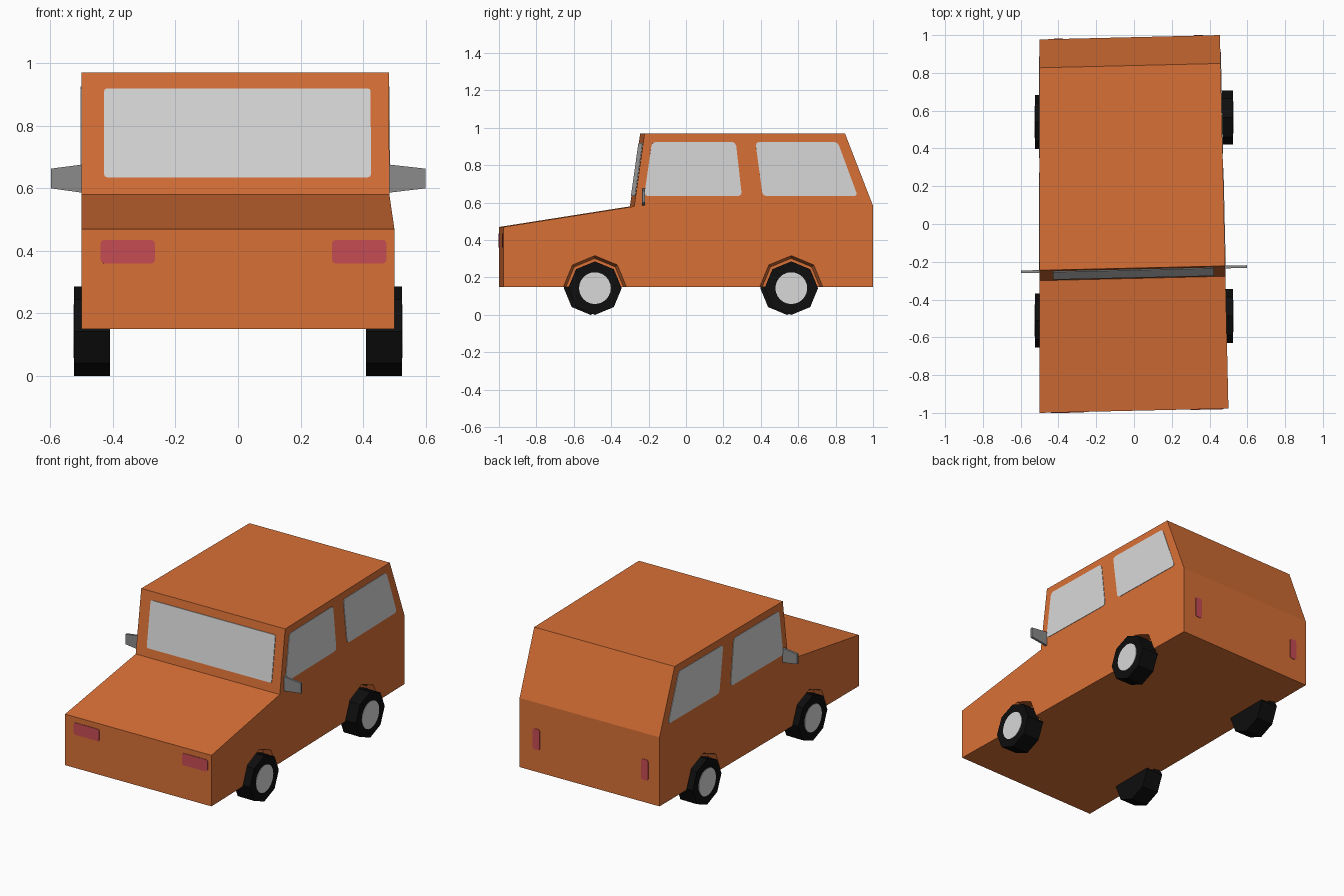
import bpy, bmesh, math
from mathutils import Matrix, Vector

if "Cube" in bpy.data.objects:
    bpy.data.objects.remove(bpy.data.objects["Cube"])


def material(name, rgb):
    lin = [(c / 255 / 12.92) if c < 11 else ((c / 255 + 0.055) / 1.055) ** 2.4 for c in rgb]
    m = bpy.data.materials.new(name)
    m.diffuse_color = (*lin, 1)
    m.use_nodes = True
    m.node_tree.nodes["Principled BSDF"].inputs["Base Color"].default_value = m.diffuse_color
    return m


ORANGE = material("orange paint", (216, 112, 54))
GLASS = material("light grey", (216, 216, 216))
RED = material("light red", (199, 76, 84))
GREY = material("mirror grey", (140, 140, 140))
BLACK = material("tyre black", (14, 14, 14))


def skew(v):
    # the whole shell leans slightly: right side tapers to the back and sits further back
    x, y, z = v
    t = x + 0.5
    return Vector((x - 0.0228 * t * (y + 1), y + 0.023 * t, z))


def finish(bm, name, mat, skewed=True):
    if skewed:
        for v in bm.verts:
            v.co = skew(v.co)
    bmesh.ops.recalc_face_normals(bm, faces=bm.faces)
    me = bpy.data.meshes.new(name)
    bm.to_mesh(me)
    bm.free()
    me.materials.append(mat)
    ob = bpy.data.objects.new(name, me)
    bpy.context.collection.objects.link(ob)
    return ob


def solid(name, points, depth, mat, corner=0.0):
    # polygon, optionally with clipped corners, extruded along a vector
    bm = bmesh.new()
    bm.faces.new([bm.verts.new(p) for p in points])
    if corner:
        bmesh.ops.bevel(bm, geom=bm.verts[:], offset=corner, segments=2,
                        profile=0.5, affect='VERTICES')
    ext = bmesh.ops.extrude_face_region(bm, geom=bm.faces[:])
    moved = [g for g in ext["geom"] if isinstance(g, bmesh.types.BMVert)]
    bmesh.ops.translate(bm, verts=moved, vec=depth)
    return finish(bm, name, mat)


# body shell from its side profile
profile = [(-1, 0.15), (-1, 0.47), (-0.3, 0.58), (-0.245, 0.97),
           (0.827, 0.97), (0.977, 0.583), (0.977, 0.15)]
body = solid("body", [(-0.5, y, z) for y, z in profile], (1, 0, 0), ORANGE)

# shallow wheel arches cut into both sides
AXLES = (-0.51, 0.54)
bm = bmesh.new()
for side in (-1, 1):
    for y in AXLES:
        mat = (Matrix.Translation((side * 0.50, y, 0.147))
               @ Matrix.Rotation(side * math.pi / 2, 4, 'Y'))
        bmesh.ops.create_cone(bm, cap_ends=True, segments=8, radius1=0.155,
                              radius2=0.185, depth=0.1, matrix=mat)
cutter = finish(bm, "arch_cutter", ORANGE)
cutter.hide_render = True
mod = body.modifiers.new("arches", 'BOOLEAN')
mod.operation = 'DIFFERENCE'
mod.solver = 'EXACT'
mod.object = cutter
bpy.context.view_layer.objects.active = body
bpy.ops.object.modifier_apply(modifier=mod.name)
bpy.data.objects.remove(cutter)

# side windows
windows = {
    "front": [(-0.205, 0.925), (0.243, 0.925), (0.276, 0.635), (-0.247, 0.635)],
    "rear": [(0.348, 0.925), (0.788, 0.925), (0.895, 0.635), (0.387, 0.635)],
}
for label, side in (("left", -1), ("right", 1)):
    for pos, pts in windows.items():
        solid(f"{label}_{pos}_window", [(side * 0.498, y, z) for y, z in pts],
              (side * 0.005, 0, 0), GLASS, 0.02)


# windscreen on the sloping front of the cabin
def screen_y(z):
    return -0.298 + (z - 0.58) / 0.39 * 0.055


solid("windscreen", [(x, screen_y(z), z) for x, z in
                     ((-0.427, 0.635), (0.44, 0.635), (0.44, 0.92), (-0.427, 0.92))],
      (0, -0.006, 0), GLASS, 0.01)


def lamp(name, x0, x1, z0, z1, y, dy):
    solid(name, [(x0, y, z0), (x1, y, z0), (x1, y, z1), (x0, y, z1)],
          (0, dy, 0), RED, 0.012)


# lamps
lamp("left_headlight", -0.44, -0.265, 0.36, 0.435, -0.998, -0.005)
lamp("right_headlight", 0.30, 0.475, 0.36, 0.435, -0.998, -0.005)
lamp("left_tail_light", -0.42, -0.37, 0.29, 0.42, 0.975, 0.005)
lamp("right_tail_light", 0.355, 0.405, 0.29, 0.42, 0.975, 0.005)

# door mirrors
for label, side in (("left", -1), ("right", 1)):
    tip = 0.6 if side < 0 else 0.618
    solid(f"{label}_mirror", [(side * x, -0.258, z) for x, z in
                              ((0.49, 0.585), (tip, 0.6), (tip, 0.663), (0.49, 0.677))],
          (0, 0.014, 0), GREY)


# wheels with round hub plates
def disc(name, x, y, radius, depth, sides, mat):
    bm = bmesh.new()
    m = Matrix.Translation((x, y, 0.143)) @ Matrix.Rotation(math.pi / 2, 4, 'Y')
    # first corner points straight up
    m = m @ Matrix.Rotation(math.pi / 2, 4, 'Z')
    bmesh.ops.create_cone(bm, cap_ends=True, segments=sides, radius1=radius,
                          radius2=radius, depth=depth, matrix=m)
    return finish(bm, name, mat, skewed=False)


for label, side in (("left", -1), ("right", 1)):
    for pos, y in zip(("front", "rear"), AXLES):
        y += 0.023 if side > 0 else 0
        disc(f"{label}_{pos}_wheel", side * 0.467, y, 0.143, 0.114, 8, BLACK)
        disc(f"{label}_{pos}_hub", side * 0.5235, y, 0.085, 0.006, 24, GLASS)
